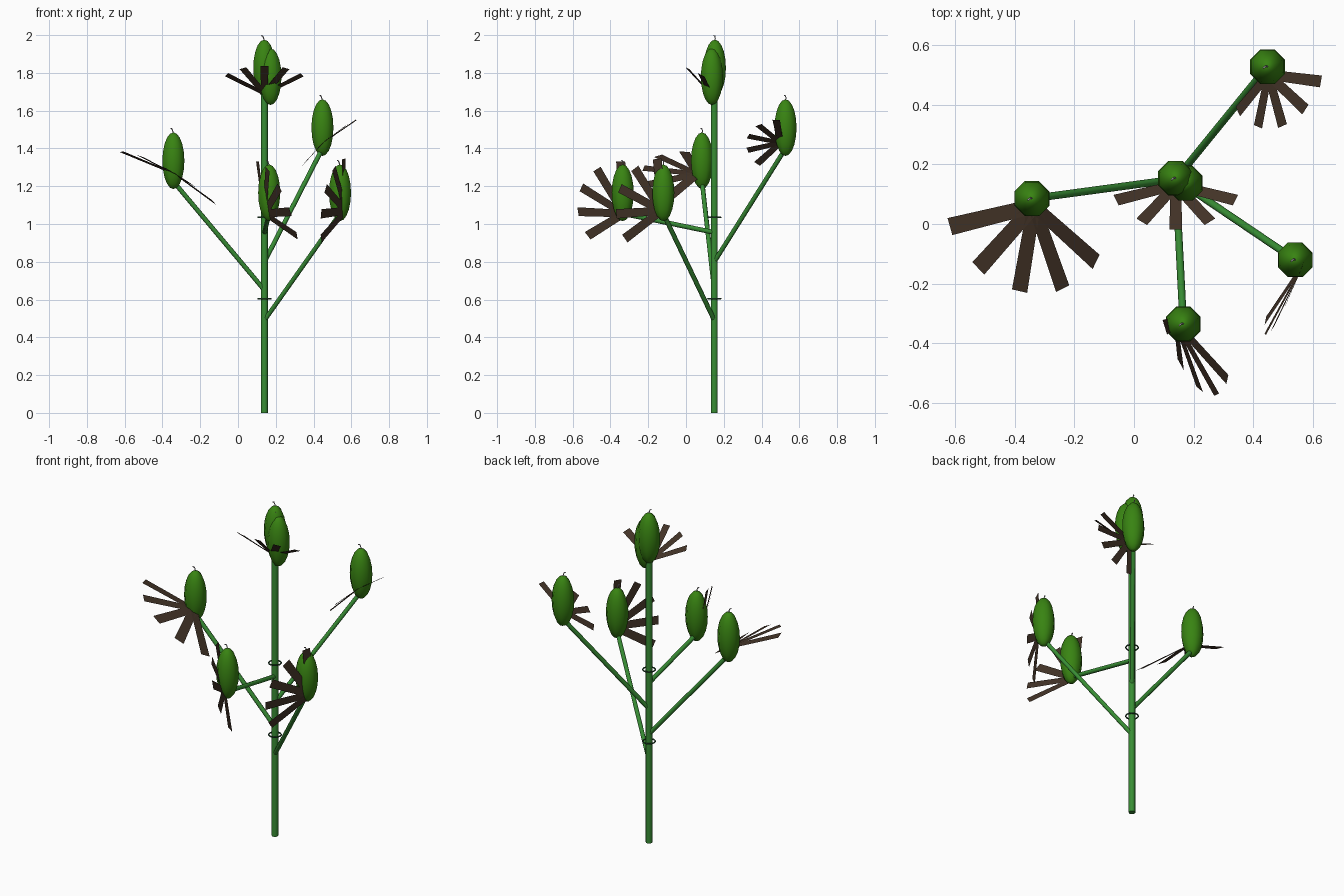
import bpy, bmesh, math
from mathutils import Vector as V

if "Cube" in bpy.data.objects:
    bpy.data.objects.remove(bpy.data.objects["Cube"])


def material(name, rgb):
    m = bpy.data.materials.new(name)
    m.diffuse_color = (*rgb, 1)
    m.use_nodes = True
    m.node_tree.nodes["Principled BSDF"].inputs["Base Color"].default_value = m.diffuse_color
    return m


STEM = material("stem_green", (0.04, 0.27, 0.035))
POD = material("pod_green", (0.04, 0.23, 0.006))
BROWN = material("bract_brown", (0.055, 0.033, 0.02))
DARK = material("node_green", (0.015, 0.07, 0.025))
GREY = material("tip_grey", (0.4, 0.38, 0.4))


def finish(name, mat):
    o = bpy.context.object
    o.name = name
    o.data.materials.append(mat)
    bpy.ops.object.shade_smooth_by_angle(angle=math.radians(60))
    return o


def rod(name, a, b, r, mat, sides=8):
    a, b = V(a), V(b)
    d = b - a
    bpy.ops.mesh.primitive_cylinder_add(
        vertices=sides, radius=r, depth=d.length, location=(a + b) / 2,
        rotation=d.to_track_quat('Z', 'Y').to_euler())
    return finish(name, mat)


def pod(c):
    # eight-sided seed pod with a small hooked tip
    bpy.ops.mesh.primitive_uv_sphere_add(
        segments=8, ring_count=10, radius=1, location=c,
        rotation=(0, 0, math.pi / 8))
    bpy.context.object.scale = (0.063, 0.063, 0.15)
    finish("pod", POD)
    top = V(c) + V((0, 0, 0.145))
    cu = bpy.data.curves.new("pod_tip", 'CURVE')
    cu.dimensions = '3D'
    cu.bevel_depth = 0.003
    cu.bevel_resolution = 1
    cu.use_fill_caps = True
    sp = cu.splines.new('POLY')
    pts = [(0, 0, 0), (-0.004, 0.002, 0.013), (-0.008, 0, 0.024),
           (-0.014, -0.006, 0.026)]
    sp.points.add(len(pts) - 1)
    for p, q in zip(sp.points, pts):
        p.co = (*(top + V(q)), 1)
    cu.materials.append(GREY)
    bpy.context.collection.objects.link(bpy.data.objects.new("pod_tip", cu))


def bract_fan(root, centre, first, last):
    # five straight thin strips: tips lie on an arc about centre from first to
    # last, and all strips grow out of the root point
    o, root = V(centre), V(root)
    a, e = V(first) - o, V(last) - o
    L = (a.length + e.length) / 2
    n = a.cross(e).normalized()
    u = a.normalized()
    w = n.cross(u)
    spread = a.angle(e)
    bm = bmesh.new()
    for i in range(5):
        t = spread * i / 4
        tip = o + (u * math.cos(t) + w * math.sin(t)) * L
        side = n.cross(tip - root).normalized() * L
        quad = [root - side * 0.075, tip - side * 0.09,
                tip + side * 0.09, root + side * 0.075]
        bm.faces.new([bm.verts.new(p) for p in quad])
    me = bpy.data.meshes.new("bract_fan")
    bm.to_mesh(me)
    bm.free()
    me.materials.append(BROWN)
    bpy.context.collection.objects.link(bpy.data.objects.new("bract_fan", me))


# main stem with two node rings
SX, SY = 0.14, 0.15
rod("main_stem", (SX, SY, 0), (SX, SY, 1.72), 0.018, STEM, 12)
for z in (0.605, 1.035):
    bpy.ops.mesh.primitive_torus_add(
        major_segments=16, minor_segments=6, major_radius=0.034,
        minor_radius=0.004, location=(SX, SY, z))
    finish("node_ring", DARK)

# side branches: height on stem, pod centre
for z, c in [(0.65, (-0.342, 0.085, 1.335)), (0.80, (0.447, 0.527, 1.51)),
             (0.955, (0.165, -0.335, 1.165)), (0.49, (0.54, -0.12, 1.165))]:
    rod("branch", (SX, SY, z), V(c) - V((0, 0, 0.11)), 0.0125, STEM)
    pod(c)

# pair of pods at the top
pod((0.139, 0.153, 1.826))
pod((0.172, 0.137, 1.78))

# bract fans: root, arc centre, first tip, last tip
bract_fan((0.14, 0.13, 1.69), (0.14, 0.195, 1.735),
          (-0.06, 0.08, 1.79), (0.34, 0.08, 1.79))
bract_fan((-0.335, 0.06, 1.265), (-0.36, 0.09, 1.20),
          (-0.62, -0.01, 1.385), (-0.13, -0.124, 1.115))
bract_fan((0.45, 0.50, 1.43), (0.475, 0.54, 1.40),
          (0.343, 0.37, 1.315), (0.62, 0.48, 1.545))
bract_fan((0.14, -0.33, 1.055), (0.195, -0.305, 1.07),
          (0.105, -0.345, 1.325), (0.315, -0.525, 0.935))
bract_fan((0.57, -0.13, 1.07), (0.54, -0.11, 1.07),
          (0.558, -0.15, 1.33), (0.435, -0.335, 0.915))
